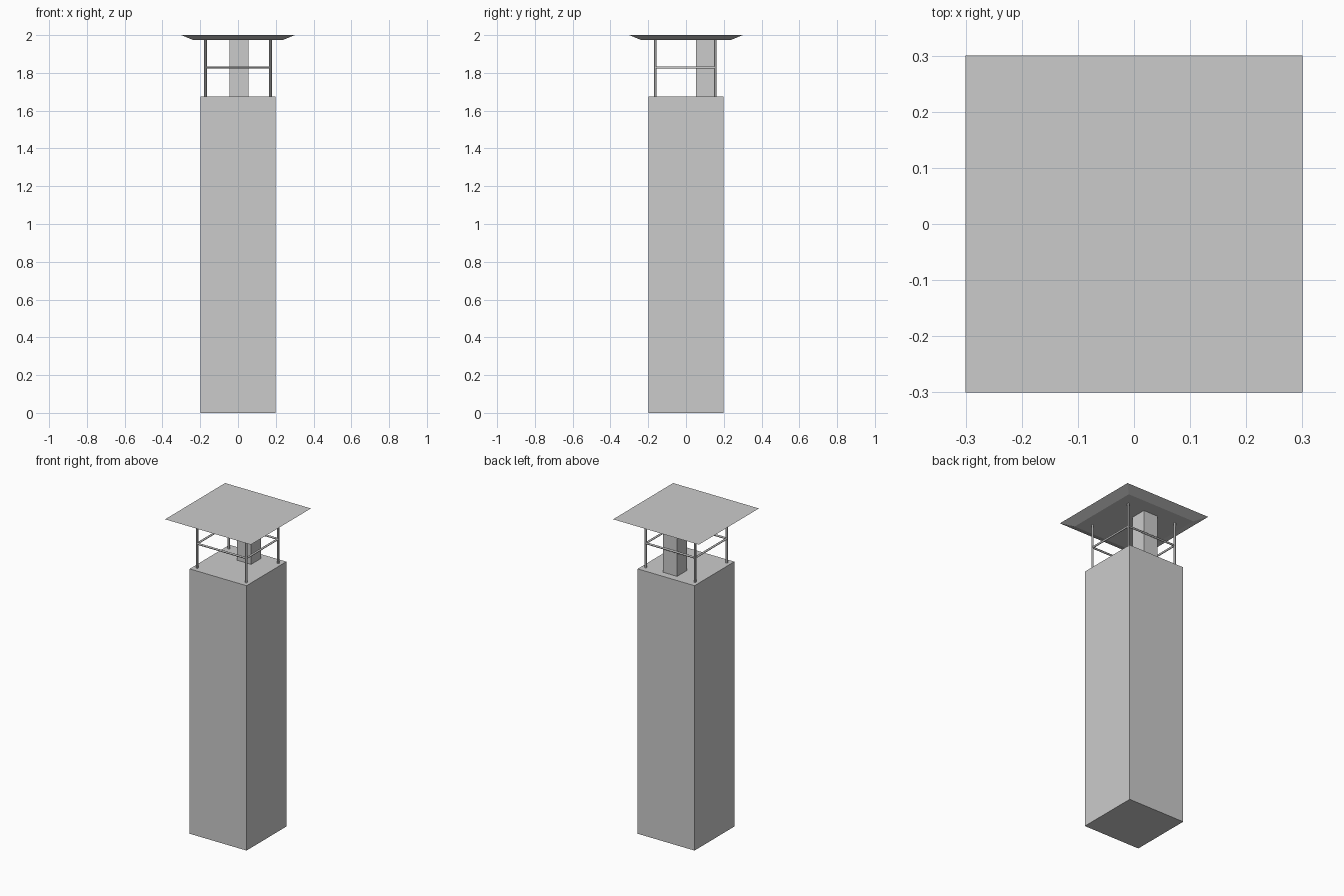
import bpy
from math import pi, sqrt
from mathutils import Vector

cube = bpy.data.objects.get("Cube")
if cube:
    bpy.data.objects.remove(cube, do_unlink=True)

grey = bpy.data.materials.new("plain_grey")
grey.use_nodes = True
colour = (0.6, 0.6, 0.6, 1)
grey.diffuse_color = colour
grey.node_tree.nodes["Principled BSDF"].inputs["Base Color"].default_value = colour


def finish(name):
    ob = bpy.context.object
    ob.name = name
    ob.data.materials.append(grey)
    return ob


def box(name, centre, size):
    bpy.ops.mesh.primitive_cube_add(size=1, location=centre)
    ob = finish(name)
    ob.scale = size
    bpy.ops.object.transform_apply(location=False, rotation=False, scale=True)


def bar(name, start, end, radius):
    a, b = Vector(start), Vector(end)
    bpy.ops.mesh.primitive_cylinder_add(vertices=12, radius=radius,
                                        depth=(b - a).length, location=(a + b) / 2)
    ob = finish(name)
    ob.rotation_euler = (b - a).to_track_quat('Z', 'Y').to_euler()
    bpy.ops.object.shade_smooth_by_angle()


TOWER_TOP, ROOF_BASE, RAIL_Z = 1.675, 1.975, 1.828

# Tower body and the square shaft rising at the back of the platform
box("tower", (0, 0, TOWER_TOP / 2), (0.398, 0.398, TOWER_TOP))
box("shaft", (0.005, 0.103, (TOWER_TOP + ROOF_BASE) / 2),
    (0.1, 0.1, ROOF_BASE - TOWER_TOP + 0.01))

# Corner posts with a railing between neighbours
corners = [(-0.172, -0.163), (0.172, -0.163), (0.172, 0.155), (-0.172, 0.155)]
for i, (x, y) in enumerate(corners):
    bar("post", (x, y, TOWER_TOP - 0.005), (x, y, ROOF_BASE + 0.005), 0.007)
    nx, ny = corners[(i + 1) % 4]
    bar("rail", (x, y, RAIL_Z), (nx, ny, RAIL_Z), 0.006)

# Flat roof slab with edges flaring outward to the top
bpy.ops.mesh.primitive_cone_add(vertices=4, radius1=0.24 * sqrt(2), radius2=0.3 * sqrt(2),
                                depth=2 - ROOF_BASE, location=(0, 0, (2 + ROOF_BASE) / 2))
roof = finish("roof")
roof.rotation_euler.z = pi / 4
